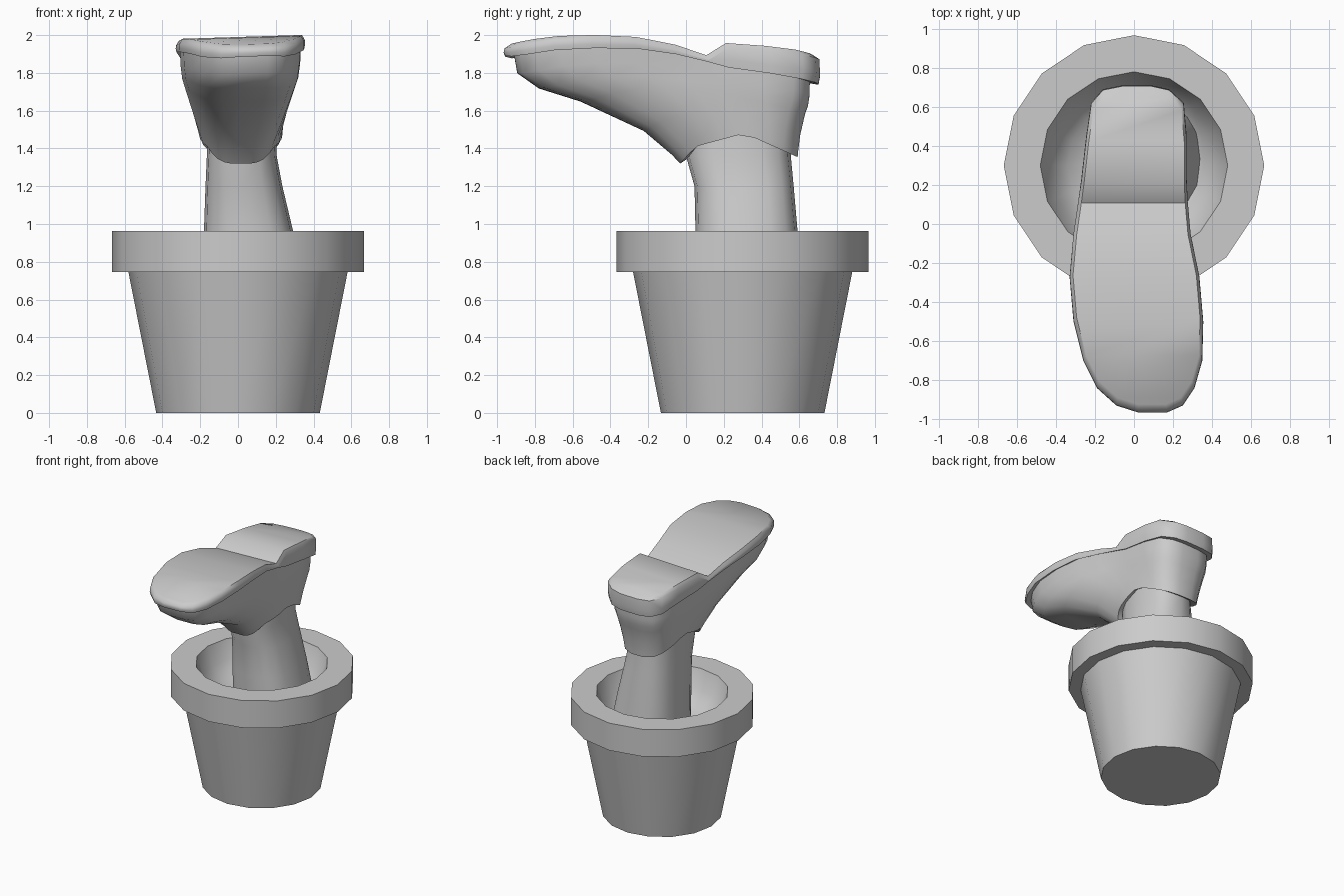
import bpy, bmesh, math

old = bpy.data.objects.get("Cube")
if old:
    bpy.data.objects.remove(old, do_unlink=True)

grey = bpy.data.materials.new("plain grey")
grey.use_nodes = True
COLOUR = (0.6, 0.6, 0.6, 1)
grey.diffuse_color = COLOUR
grey.node_tree.nodes["Principled BSDF"].inputs["Base Color"].default_value = COLOUR


def loft(name, rings, start_cap=True, end_cap=True, angle=35):
    """Skin closed rings of points, cap the ends with strips, shade smooth."""
    bm = bmesh.new()
    rows = [[bm.verts.new(p) for p in ring] for ring in rings]
    n = len(rows[0])
    for a, b in zip(rows, rows[1:]):
        for i in range(n):
            j = (i + 1) % n
            bm.faces.new((a[i], a[j], b[j], b[i]))
    for row, wanted in ((rows[0], start_cap), (rows[-1], end_cap)):
        if wanted:
            # the ring runs up one side and back down the other
            for i in range(n // 2 - 1):
                bm.faces.new((row[i], row[i + 1], row[n - 2 - i], row[n - 1 - i]))
    bmesh.ops.recalc_face_normals(bm, faces=bm.faces)
    mesh = bpy.data.meshes.new(name)
    bm.to_mesh(mesh)
    bm.free()
    obj = bpy.data.objects.new(name, mesh)
    bpy.context.collection.objects.link(obj)
    mesh.materials.append(grey)
    bpy.ops.object.select_all(action="DESELECT")
    obj.select_set(True)
    bpy.context.view_layer.objects.active = obj
    bpy.ops.object.shade_smooth_by_angle(angle=math.radians(angle))
    return obj


def oval(x0, x1, y0, y1, z, n=16, power=1.0):
    """Ring of n points; a power below one makes it boxier."""
    pts = []
    for i in range(n):
        a = math.tau * i / n
        c, s = math.cos(a), math.sin(a)
        pts.append(((x0 + x1) / 2 + (x1 - x0) / 2 * math.copysign(abs(c) ** power, c),
                    (y0 + y1) / 2 + (y1 - y0) / 2 * math.copysign(abs(s) ** power, s), z))
    return pts


def disc(radius, z):
    return oval(-radius, radius, 0.3 - radius, 0.3 + radius, z)


# Flower pot: tapered wall, overhanging rim and hollow inside
POT = [(0.433, 0), (0.58, 0.745), (0.667, 0.745), (0.667, 0.962),
       (0.48, 0.962), (0.43, 0.82), (0.34, 0.72), (0.2, 0.67)]
loft("flower_pot", [disc(r, z) for r, z in POT], angle=40)

# Leg rising out of the pot: z, x range, y range
LEG = [(0.66, -0.19, 0.35, 0.06, 0.62), (0.97, -0.18, 0.29, 0.05, 0.59),
       (1.2, -0.172, 0.235, 0.045, 0.57), (1.36, -0.165, 0.205, 0.0, 0.555),
       (1.56, -0.16, 0.2, 0.0, 0.55)]
loft("leg", [oval(x0, x1, y0, y1, z, power=0.75) for z, x0, x1, y0, y1 in LEG])

# Upturned sole from toe to heel: y, right x, left x, top z, lower z
SOLE = [(-0.965, 0.02, 0.17, 1.95, 1.885), (-0.93, -0.09, 0.25, 1.955, 1.88),
        (-0.84, -0.19, 0.31, 1.97, 1.89), (-0.7, -0.26, 0.35, 1.985, 1.91),
        (-0.5, -0.31, 0.355, 1.99, 1.92), (-0.27, -0.33, 0.335, 1.98, 1.92),
        (-0.05, -0.31, 0.29, 1.94, 1.89), (0.12, -0.285, 0.275, 1.885, 1.85),
        (0.23, -0.27, 0.27, 1.95, 1.82), (0.45, -0.245, 0.27, 1.935, 1.79),
        (0.62, -0.22, 0.255, 1.915, 1.76), (0.69, -0.16, 0.18, 1.9, 1.745),
        (0.71, -0.06, 0.09, 1.895, 1.74)]


def sole_ring(scale, height):
    """Sole outline shrunk by scale, with z taken from height(top, low)."""
    right = [(x0, y, height(t, b)) for y, x0, x1, t, b in SOLE]
    left = [(x1, y, height(t, b)) for y, x0, x1, t, b in reversed(SOLE)]
    return [(0.02 + (x - 0.02) * scale, -0.13 + (y + 0.13) * scale, z + 0.03 * x)
            for x, y, z in right + left]


loft("sole", [sole_ring(0.93, lambda t, b: b + 0.01),
              sole_ring(0.99, lambda t, b: b),
              sole_ring(1.0, lambda t, b: b + (t - b) * 0.3),
              sole_ring(0.995, lambda t, b: t - 0.025),
              sole_ring(0.95, lambda t, b: t)], angle=50)


# Ankle opening: arched at the sides, dipping at front and back
def opening_z(y):
    marks = [(-0.04, 1.31), (0.05, 1.41), (0.31, 1.48), (0.6, 1.35)]
    for (ya, za), (yb, zb) in zip(marks, marks[1:]):
        if y <= yb:
            return za + (zb - za) * (y - ya) / (yb - ya)
    return marks[-1][1]


def opening_side(side):
    pts = []
    last = len(SOLE) - 1
    for i in range(last + 1):
        phi = math.pi * (0.03 + 0.94 * (i / last) ** 1.3)
        y = 0.28 - 0.312 * math.cos(phi)
        pts.append((0.015 + side * 0.22 * math.sin(phi) ** 0.6, y, opening_z(y)))
    return pts


opening = opening_side(-1) + opening_side(1)[::-1]
top = sole_ring(0.935, lambda t, b: b + 0.01)

# Shoe upper: blend from the sole outline to the ankle opening (x, y, z shares)
BLEND = [(0, 0, 0), (0.03, 0.02, 0.17), (0.1, 0.15, 0.31),
         (0.25, 0.4, 0.43), (0.6, 0.78, 0.7), (0.9, 0.95, 0.92), (1, 1, 1)]
upper = [[tuple(a + (b - a) * k for a, b, k in zip(p, q, share))
          for p, q in zip(top, opening)] for share in BLEND]
# Turned-in hem around the leg
upper.append([(0.015 + (x - 0.015) * 0.86, 0.28 + (y - 0.28) * 0.9, z + 0.02)
              for x, y, z in opening])
loft("shoe_upper", upper, angle=45)
